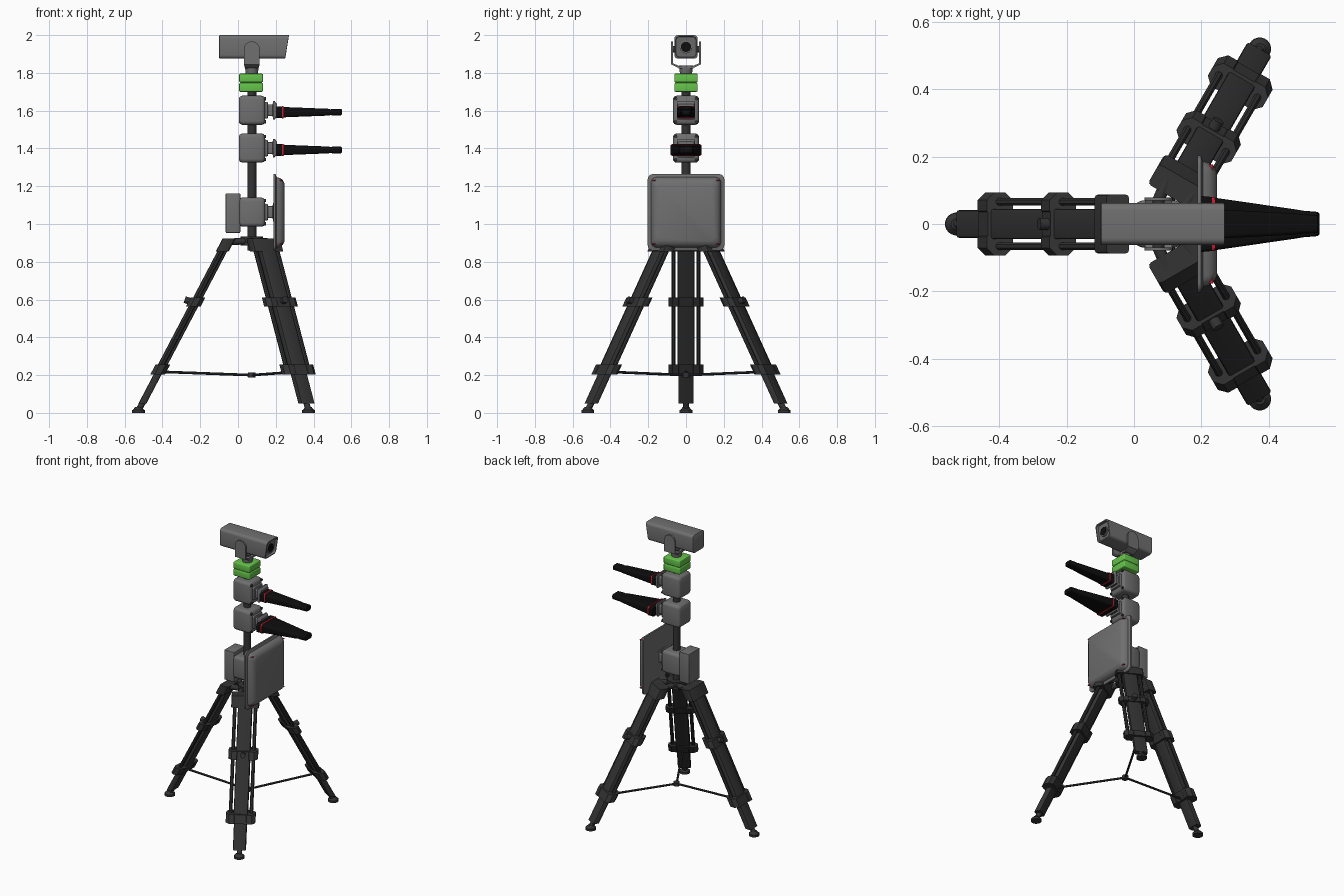
import bpy, bmesh, math
from mathutils import Vector

cube = bpy.data.objects.get("Cube")
if cube:
    bpy.data.objects.remove(cube, do_unlink=True)


def material(name, r, g, b):
    m = bpy.data.materials.new(name)
    m.use_nodes = True
    m.diffuse_color = (r, g, b, 1)
    bsdf = m.node_tree.nodes["Principled BSDF"]
    bsdf.inputs["Base Color"].default_value = (r, g, b, 1)
    bsdf.inputs["Roughness"].default_value = 0.6
    return m


GREY = material("housing grey", 0.16, 0.16, 0.16)
DARK = material("tripod charcoal", 0.033, 0.033, 0.034)
BLACK = material("antenna black", 0.004, 0.004, 0.004)
GREEN = material("signal green", 0.13, 0.55, 0.07)
RED = material("warning red", 0.6, 0.01, 0.03)
PX = 0.073          # pole axis
parts = []


def finish(name, bm, mat):
    bmesh.ops.recalc_face_normals(bm, faces=bm.faces)
    me = bpy.data.meshes.new(name)
    bm.to_mesh(me)
    bm.free()
    me.materials.append(mat)
    ob = bpy.data.objects.new(name, me)
    bpy.context.collection.objects.link(ob)
    parts.append(ob)
    return ob


def skin(name, rings, mat):
    """Bridge rings of points and cap both ends."""
    bm = bmesh.new()
    rows = [[bm.verts.new(p) for p in ring] for ring in rings]
    n = len(rows[0])
    for a, b in zip(rows, rows[1:]):
        for i in range(n):
            bm.faces.new((a[i], a[(i + 1) % n], b[(i + 1) % n], b[i]))
    bm.faces.new(rows[0])
    bm.faces.new(rows[-1])
    return finish(name, bm, mat)


def rounded(hw, hh, r, seg=4):
    pts = []
    for k, (sx, sy) in enumerate(((1, 1), (-1, 1), (-1, -1), (1, -1))):
        for i in range(seg + 1):
            a = math.pi / 2 * (k + i / seg)
            pts.append((sx * (hw - r) + r * math.cos(a), sy * (hh - r) + r * math.sin(a)))
    return pts


def loft_x(name, sections, z, mat, r=0.015, slant=0.0):
    """Rounded rectangles (x, half width, half height) joined along x."""
    x0 = sections[0][0]
    span = sections[-1][0] - x0
    return skin(name, [[(x + slant * v * min(1, max(0, (x - x0) / span * 1.5)), u, z + v)
                        for u, v in rounded(hy, hz, min(r, hy * 0.9, hz * 0.9))]
                       for x, hy, hz in sections], mat)


def box(name, lo, hi, mat, bevel=0.0):
    bm = bmesh.new()
    bmesh.ops.create_cube(bm, size=1)
    for v in bm.verts:
        v.co = [(a + b) / 2 + c * (b - a) for a, b, c in zip(lo, hi, v.co)]
    if bevel:
        bmesh.ops.bevel(bm, geom=bm.edges[:], offset=bevel, segments=3, profile=0.5, affect='EDGES')
    return finish(name, bm, mat)


def rod(name, a, b, r, mat, r2=None, sides=20):
    a, b = Vector(a), Vector(b)
    q = (b - a).to_track_quat('Z', 'Y')
    ring = [Vector((math.cos(t), math.sin(t), 0))
            for t in (2 * math.pi * (i + 0.5) / sides for i in range(sides))]
    return skin(name, [[p + q @ (c * s) for c in ring]
                       for p, s in ((a, r), (b, r if r2 is None else r2))], mat)


# Tripod legs: horizontal sections sheared along each leg's slope
def leg_r(z):
    return 0.60 - 0.525 * (z - 0.01)


def at(ang, r, t, z):
    c, s = math.cos(ang), math.sin(ang)
    return (PX + r * c - t * s, r * s + t * c, z)


def leg_prism(name, ang, prof, z0, z1, mat=DARK):
    return skin(name, [[at(ang, leg_r(z) + u, t, z) for u, t in prof] for z in (z0, z1)], mat)


def octagon(t0, r):
    return [(r * math.cos(a), t0 + r * math.sin(a))
            for a in (math.pi / 4 * (i + 0.5) for i in range(8))]


def clamp(name, ang, z, half):
    leg_prism(name + "_bridge", ang, rounded(0.036, 0.06, 0.006, 1), z - half, z + half)
    for side in (-1, 1):
        leg_prism(name + "_lobe", ang, octagon(side * 0.055, 0.042), z - half, z + half)


for name, deg in (("right", 180), ("back", 60), ("front", -60)):
    a = math.radians(deg)
    leg_prism(name + "_leg_inner_tube", a, rounded(0.021, 0.041, 0.008, 2), 0.05, 0.60)
    leg_prism(name + "_leg_upper_tube", a, rounded(0.026, 0.045, 0.008, 2), 0.24, 0.90)
    for side in (-1, 1):
        leg_prism(name + "_leg_side_rod", a, octagon(side * 0.066, 0.012), 0.23, 0.89)
    clamp(name + "_lower_clamp", a, 0.23, 0.026)
    clamp(name + "_middle_clamp", a, 0.587, 0.024)
    leg_prism(name + "_shoulder", a, rounded(0.034, 0.088, 0.012, 2), 0.855, 0.922)
    rod(name + "_clamp_knob", at(a, leg_r(0.587) + 0.02, 0, 0.587),
        at(a, leg_r(0.587) + 0.058, 0, 0.60), 0.018, DARK)
    # Hub arms, spreader and foot
    for side in (-1, 1):
        rod(name + "_hub_arm", at(a, 0.02, side * 0.03, 0.91),
            at(a, 0.13, side * 0.045, 0.905), 0.018, DARK)
    rod(name + "_spreader", at(a, 0, 0, 0.20), at(a, 0.49, 0, 0.218), 0.007, DARK, sides=10)
    foot = leg_r(0.01)
    rod(name + "_foot_neck", at(a, leg_r(0.06), 0, 0.06), at(a, foot, 0, 0.015), 0.016, DARK)
    rod(name + "_foot_pad", at(a, foot, 0, 0), at(a, foot, 0, 0.014), 0.034, DARK)
    rod(name + "_foot_cone", at(a, foot, 0, 0.014), at(a, foot, 0, 0.032), 0.032, DARK, 0.016)

rod("spreader_hub", (PX, 0, 0.188), (PX, 0, 0.213), 0.02, DARK)
rod("tripod_hub", (PX, 0, 0.885), (PX, 0, 0.935), 0.06, DARK, sides=24)
rod("mast", (PX, 0, 0.86), (PX, 0, 1.84), 0.024, DARK, sides=24)


# Mast housings with front plate, corner screws and neck
def housing(name, z):
    loft_x(name, [(0.004, 0.055, 0.063), (0.010, 0.064, 0.072), (0.022, 0.069, 0.077),
                  (0.125, 0.069, 0.077), (0.137, 0.065, 0.073), (0.144, 0.056, 0.064)], z, GREY, 0.02)
    loft_x(name + "_neck", [(0.14, 0.048, 0.045), (0.157, 0.046, 0.043), (0.16, 0.036, 0.031),
                            (0.183, 0.036, 0.031), (0.186, 0.048, 0.049), (0.194, 0.048, 0.049),
                            (0.206, 0.042, 0.034)], z, GREY, 0.008)
    for sy in (-1, 1):
        for sz in (-1, 1):
            y, zz = sy * 0.054, z + sz * 0.061
            rod(name + "_screw", (0.12, y, zz), (0.148, y, zz), 0.009, DARK, sides=12)


# Directional antennas
for name, z, root, tip in (("upper", 1.592, 0.047, 0.026), ("lower", 1.392, 0.083, 0.036)):
    housing(name + "_antenna_housing", z + 0.01)
    loft_x(name + "_antenna", [(0.2, root, 0.031), (0.228, root * 0.97, 0.031), (0.25, root * 0.92, 0.027),
                               (0.48, tip * 1.2, 0.018), (0.49, tip * 1.15, 0.015),
                               (0.50, tip * 1.1, 0.018), (0.545, tip, 0.018), (0.55, tip * 0.85, 0.012)],
           z, BLACK, 0.012)
    loft_x(name + "_antenna_red_ring", [(0.232, root * 0.97, 0.0325), (0.24, root * 0.97, 0.0325)],
           z, RED, 0.012)

# Radar panel on its housing
housing("panel_housing", 1.063)
loft_x("radar_panel", [(0.188, 0.203, 0.203), (0.199, 0.203, 0.203), (0.205, 0.186, 0.186),
                       (0.222, 0.182, 0.182), (0.237, 0.172, 0.172), (0.247, 0.152, 0.152)],
       1.062, GREY, 0.03)
for sy in (-1, 1):
    for sz in (-1, 1):
        y, z = sy * 0.168, 1.062 + sz * 0.168
        box("panel_red_mark", (0.222, y - 0.009, z - 0.002), (0.235, y + 0.009, z + 0.002), RED)

# Battery pack behind the mast
box("battery_pack", (-0.065, -0.06, 0.953), (0.012, 0.06, 1.162), GREY, 0.004)

# Green signal block
for z0, z1 in ((1.70, 1.746), (1.75, 1.796)):
    box("signal_block_half", (0.006, -0.062, z0), (0.132, 0.062, z1), GREEN, 0.006)
box("signal_block_core", (0.012, -0.056, 1.72), (0.126, 0.056, 1.77), GREEN)

# Camera yoke
rod("yoke_base", (PX, 0, 1.795), (PX, 0, 1.838), 0.032, GREY, 0.038)
box("yoke_floor", (PX - 0.036, -0.04, 1.824), (PX + 0.036, 0.04, 1.836), GREY)
for side in (-1, 1):
    skin("yoke_slope", [[(PX + sx * w, side * y, z + dz) for sx, dz in
                         ((-1, 0), (1, 0), (1, 0.011), (-1, 0.011))]
                        for w, y, z in ((0.036, 0.036, 1.825), (0.042, 0.079, 1.845))], GREY)
    outline = [(-0.042, 1.845), (0.042, 1.845)]
    outline += [(0.042 * math.cos(t), 1.925 + 0.042 * math.sin(t))
                for t in (math.pi * i / 12 for i in range(13))]
    skin("yoke_arm", [[(PX + u, side * y, z) for u, z in outline] for y in (0.069, 0.079)], GREY)
    rod("yoke_pivot", (PX, side * 0.055, 1.925), (PX, side * 0.075, 1.925), 0.018, DARK)

# Camera body with recessed front and lens
loft_x("camera_body", [(-0.1, 0.058, 0.058), (-0.097, 0.062, 0.0625), (0.259, 0.062, 0.0625),
                       (0.26, 0.055, 0.055), (0.245, 0.053, 0.053)], 1.9375, GREY, 0.02, 0.16)
rod("camera_lens_rim", (0.23, 0, 1.9375), (0.252, 0, 1.9375), 0.034, GREY, sides=28)
rod("camera_lens", (0.23, 0, 1.9375), (0.256, 0, 1.9375), 0.027, BLACK, sides=28)

# Smooth curved surfaces while keeping sharp edges
bpy.ops.object.select_all(action='DESELECT')
for ob in parts:
    ob.select_set(True)
bpy.context.view_layer.objects.active = parts[0]
bpy.ops.object.shade_smooth_by_angle(angle=math.radians(35))
